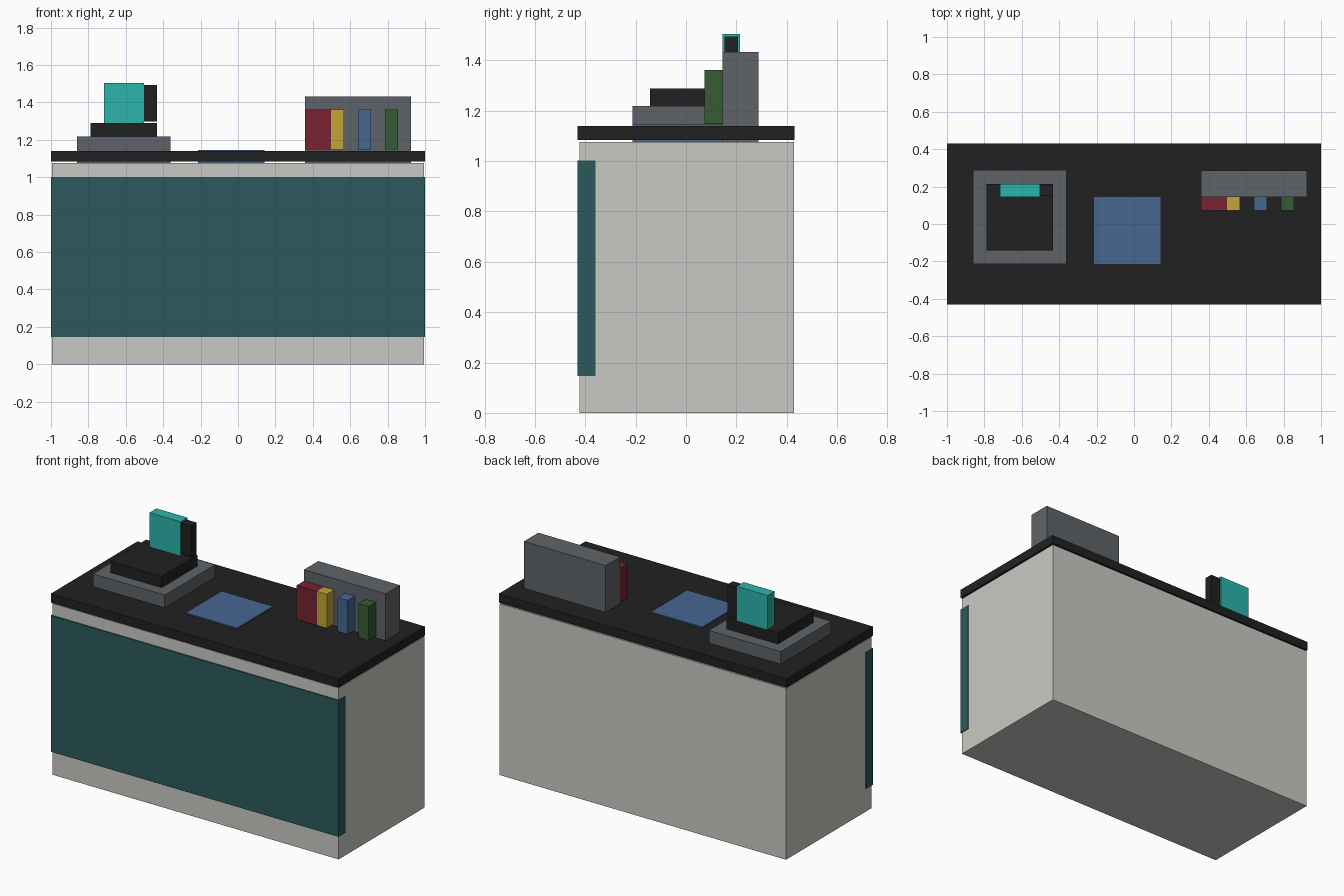
import bpy
import bmesh

if "Cube" in bpy.data.objects:
    bpy.data.objects.remove(bpy.data.objects["Cube"])


def material(name, rgb):
    """Flat material from an sRGB 0-255 colour, stored linear."""
    m = bpy.data.materials.new(name)
    lin = [(c / 255 / 12.92) if c < 11 else ((c / 255 + 0.055) / 1.055) ** 2.4 for c in rgb]
    m.diffuse_color = (*lin, 1)
    m.use_nodes = True
    m.node_tree.nodes["Principled BSDF"].inputs["Base Color"].default_value = m.diffuse_color
    return m


def box(name, x, y, z, mat):
    """Box spanning the given (min, max) ranges, origin at its centre."""
    centre = [(r[0] + r[1]) / 2 for r in (x, y, z)]
    size = [r[1] - r[0] for r in (x, y, z)]
    bm = bmesh.new()
    bmesh.ops.create_cube(bm, size=1)
    bmesh.ops.scale(bm, vec=size, verts=bm.verts)
    me = bpy.data.meshes.new(name)
    bm.to_mesh(me)
    bm.free()
    me.materials.append(mat)
    ob = bpy.data.objects.new(name, me)
    ob.location = centre
    bpy.context.collection.objects.link(ob)
    return ob


stone = material("pale grey", (201, 201, 196))
black = material("black", (33, 33, 33))
grey = material("mid grey", (95, 100, 104))
teal = material("dark teal", (44, 89, 92))
cyan = material("turquoise", (43, 181, 171))
blue = material("blue", (70, 103, 145))
red = material("dark red", (120, 35, 48))
yellow = material("yellow", (194, 165, 54))
green = material("green", (53, 92, 52))

BODY_TOP = 1.076

# Counter
box("counter_body", (-0.995, 0.995), (-0.422, 0.428), (0, BODY_TOP), stone)
box("counter_top", (-1, 1), (-0.43, 0.43), (1.083, 1.139), black)
box("front_panel", (-1, 1), (-0.43, -0.36), (0.146, 1.002), teal)

# Cash register with its screen and screen side
box("register_base", (-0.86, -0.36), (-0.213, 0.288), (BODY_TOP, 1.218), grey)
box("register_keyboard", (-0.788, -0.432), (-0.142, 0.214), (1.218, 1.289), black)
box("register_screen", (-0.717, -0.502), (0.145, 0.214), (1.289, 1.504), cyan)
box("register_screen_side", (-0.502, -0.432), (0.152, 0.207), (1.298, 1.494), black)

# Mat set into the counter top
box("counter_mat", (-0.215, 0.142), (-0.213, 0.145), (BODY_TOP, 1.146), blue)

# Display rack with items in front
box("display_rack", (0.357, 0.925), (0.145, 0.287), (BODY_TOP, 1.433), grey)
for name, x0, x1, mat in (("red_item", 0.357, 0.497, red),
                          ("yellow_item", 0.497, 0.567, yellow),
                          ("blue_item", 0.641, 0.711, blue),
                          ("green_item", 0.786, 0.856, green)):
    box(name, (x0, x1), (0.073, 0.145), (1.148, 1.362), mat)
